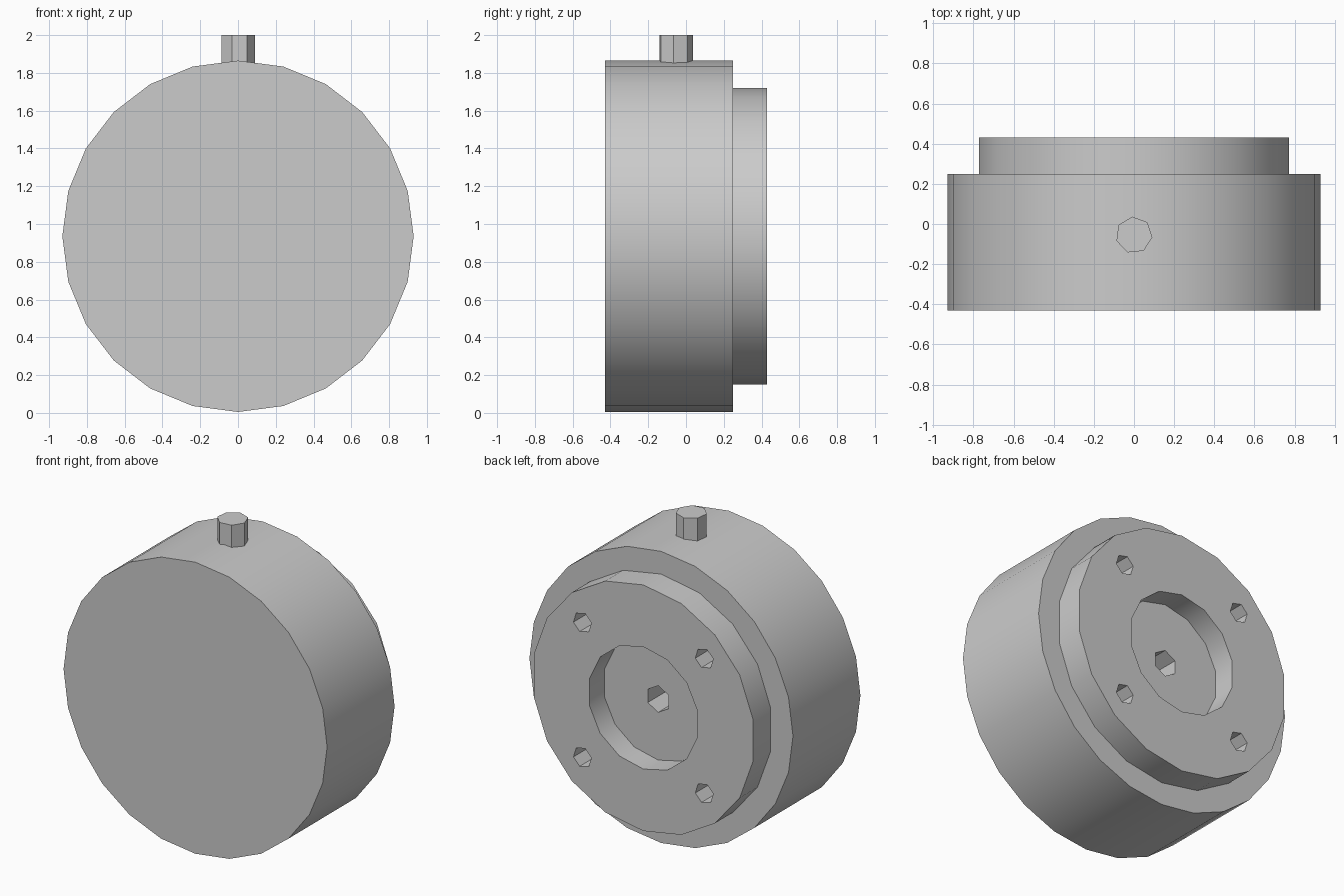
import bpy
import math

old = bpy.data.objects.get("Cube")
if old:
    bpy.data.objects.remove(old, do_unlink=True)

# One plain grey for the whole casing
grey = bpy.data.materials.new("plain grey")
grey.use_nodes = True
colour = (0.6, 0.6, 0.6, 1)
grey.diffuse_color = colour
grey.node_tree.nodes["Principled BSDF"].inputs["Base Color"].default_value = colour

MID = 0.935           # height of the drum axis
FRONT, STEP, BACK = -0.43, 0.25, 0.43
RECESS = 0.15


def cylinder(name, sides, radius, centre, depth, upright=False, spin=0):
    tilt = 0 if upright else math.pi / 2
    bpy.ops.mesh.primitive_cylinder_add(vertices=sides, radius=radius, depth=depth,
                                        location=centre, rotation=(tilt, 0, 0))
    obj = bpy.context.object
    obj.name = name
    # spin about the cylinder's own axis
    obj.rotation_euler.rotate_axis("Z", spin)
    obj.data.materials.append(grey)
    return obj


def drum(name, sides, radius, y0, y1, x=0, z=MID, spin=0):
    return cylinder(name, sides, radius, (x, (y0 + y1) / 2, z), y1 - y0, spin=spin)


def combine(target, tool, operation):
    mod = target.modifiers.new(tool.name, "BOOLEAN")
    mod.operation, mod.solver, mod.object = operation, "EXACT", tool
    bpy.ops.object.select_all(action="DESELECT")
    target.select_set(True)
    bpy.context.view_layer.objects.active = target
    bpy.ops.object.modifier_apply(modifier=mod.name)
    bpy.data.objects.remove(tool, do_unlink=True)


# Main drum with the stepped rear flange
body = drum("drum_body", 24, 0.93, FRONT, STEP)
combine(body, drum("rear_flange", 18, 0.785, STEP - 0.05, BACK), "UNION")

# Round recess and the hole at its centre
combine(body, drum("recess_cutter", 14, 0.39, BACK - RECESS, BACK + 0.1), "DIFFERENCE")
combine(body, drum("centre_cutter", 6, 0.085, BACK - RECESS - 0.2, BACK + 0.1), "DIFFERENCE")

# Four mounting holes in a square
for sx in (-1, 1):
    for sz in (-1, 1):
        hole = drum("mount_cutter", 6, 0.065, BACK - 0.2, BACK + 0.1,
                    x=sx * 0.43, z=MID + sz * 0.43, spin=0.3)
        combine(body, hole, "DIFFERENCE")

bpy.context.view_layer.objects.active = body
body.select_set(True)
bpy.ops.object.shade_smooth_by_angle(angle=math.radians(30))

# Short faceted stud on top
cylinder("top_stud", 7, 0.092, (0, -0.055, 1.9), 0.2, upright=True, spin=0.1)
